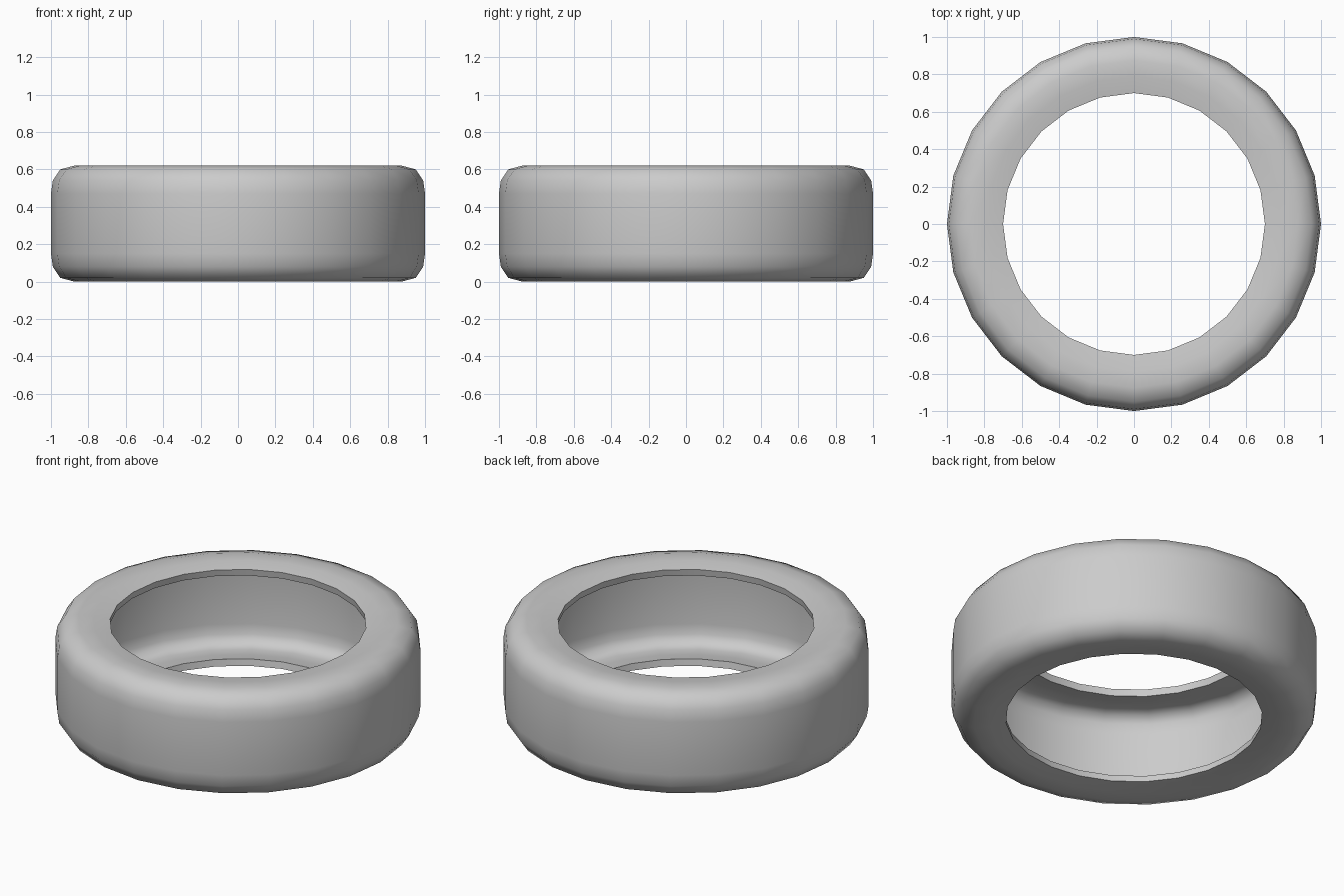
import bpy, bmesh, math

if "Cube" in bpy.data.objects:
    bpy.data.objects.remove(bpy.data.objects["Cube"])

SIDES = 24
HEIGHT = 0.62

# Upper half of the tyre skin: (radius, z), from bead to tread
half = [(0.70, 0.60), (0.79, 0.615), (0.875, 0.62), (0.95, 0.60),
        (0.99, 0.54), (1.0, 0.47)]
profile = half + [(r, HEIGHT - z) for r, z in reversed(half)]

# Revolve the profile around z
bm = bmesh.new()
rings = []
for i in range(SIDES):
    a = 2 * math.pi * i / SIDES
    rings.append([bm.verts.new((r * math.cos(a), r * math.sin(a), z)) for r, z in profile])
for i in range(SIDES):
    a, b = rings[i], rings[(i + 1) % SIDES]
    for j in range(len(profile) - 1):
        bm.faces.new((a[j], a[j + 1], b[j + 1], b[j]))

# Make every face point outwards, away from the tube centre
for f in bm.faces:
    f.normal_update()
    c = f.calc_center_median()
    r = math.hypot(c.x, c.y)
    centre = c.copy()
    centre.x, centre.y, centre.z = c.x / r * 0.75, c.y / r * 0.75, HEIGHT / 2
    if f.normal.dot(c - centre) < 0:
        f.normal_flip()

mesh = bpy.data.meshes.new("tyre")
bm.to_mesh(mesh)
bm.free()
tyre = bpy.data.objects.new("tyre", mesh)
bpy.context.collection.objects.link(tyre)

# Wall thickness, hollow inside
solid = tyre.modifiers.new("wall", 'SOLIDIFY')
solid.thickness = 0.04
solid.offset = -1

bpy.context.view_layer.objects.active = tyre
tyre.select_set(True)
bpy.ops.object.modifier_apply(modifier="wall")
bpy.ops.object.shade_smooth_by_angle(angle=math.radians(60))
